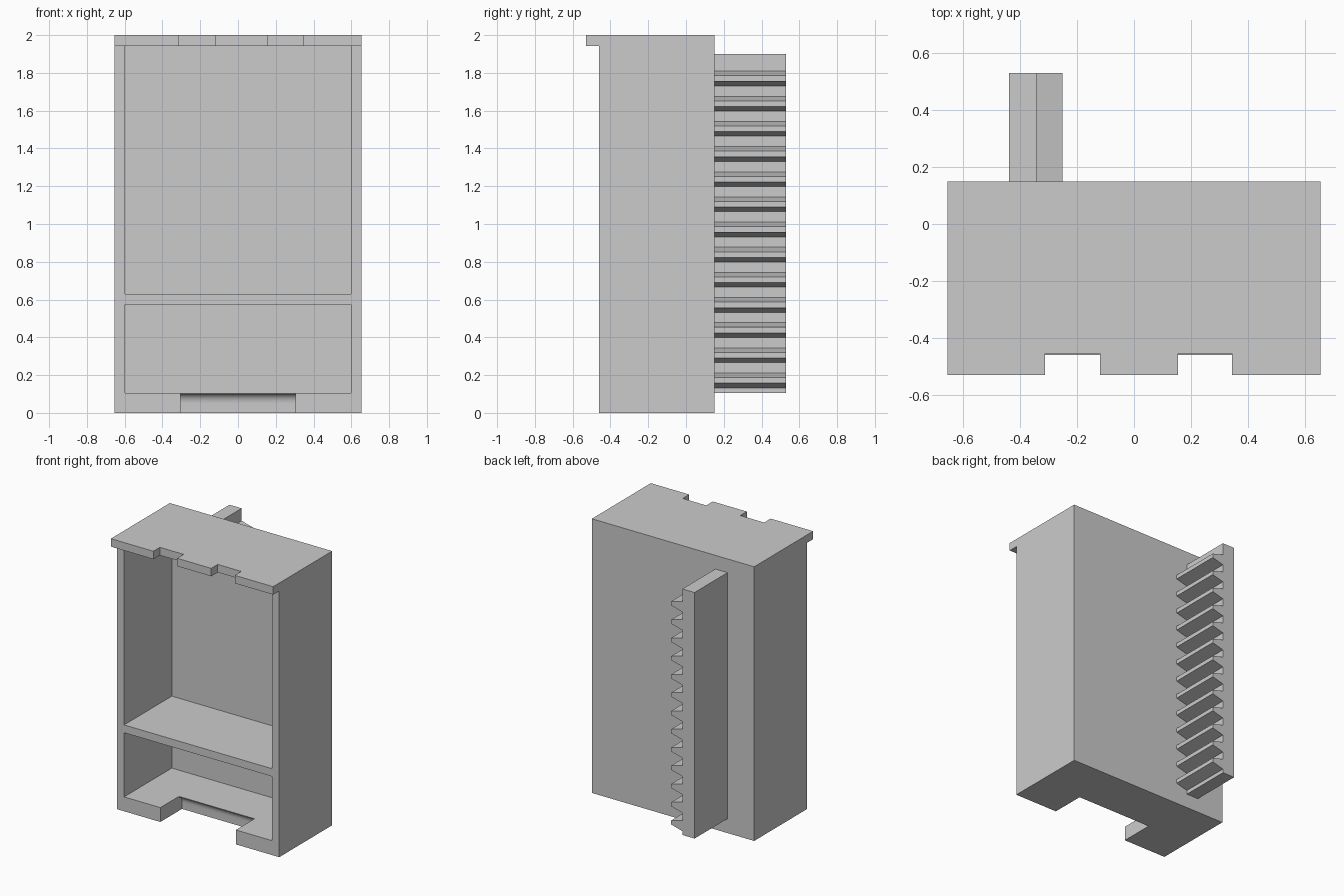
import bpy, bmesh, math
from mathutils import Vector

if "Cube" in bpy.data.objects:
    bpy.data.objects.remove(bpy.data.objects["Cube"])


def extrude(name, pts, axis, a, b):
    """Extrude a closed 2D profile along x (pts = y,z) or y (pts = x,z)."""
    place = {'x': lambda p: (a, p[0], p[1]), 'y': lambda p: (p[0], a, p[1])}[axis]
    bm = bmesh.new()
    face = bm.faces.new([bm.verts.new(place(p)) for p in pts])
    ext = bmesh.ops.extrude_face_region(bm, geom=[face])
    verts = [g for g in ext['geom'] if isinstance(g, bmesh.types.BMVert)]
    step = Vector((b - a, 0, 0)) if axis == 'x' else Vector((0, b - a, 0))
    bmesh.ops.translate(bm, verts=verts, vec=step)
    bmesh.ops.recalc_face_normals(bm, faces=bm.faces)
    mesh = bpy.data.meshes.new(name)
    bm.to_mesh(mesh)
    bm.free()
    obj = bpy.data.objects.new(name, mesh)
    bpy.context.collection.objects.link(obj)
    return obj


def rect(u0, u1, v0, v1):
    return [(u0, v0), (u1, v0), (u1, v1), (u0, v1)]


def cut(target, cutter):
    """Subtract the cutter from the target, then discard it."""
    cutter.hide_render = True
    mod = target.modifiers.new("cut", 'BOOLEAN')
    mod.operation = 'DIFFERENCE'
    mod.solver = 'EXACT'
    mod.object = cutter
    bpy.context.view_layer.objects.active = target
    bpy.ops.object.modifier_apply(modifier=mod.name)
    bpy.data.objects.remove(cutter)


HALF_W, FRONT, BACK, LIP = 0.655, -0.46, 0.15, -0.53

# Case: side profile with overhanging top lip
case = extrude("case", [(FRONT, 0), (BACK, 0), (BACK, 2), (LIP, 2),
                        (LIP, 1.942), (FRONT, 1.942)], 'x', -HALF_W, HALF_W)

# Upper and lower open compartments, leaving a shelf between
for z0, z1 in ((0.63, 1.942), (0.105, 0.573)):
    cut(case, extrude("compartment_cutter", rect(-0.597, 0.597, z0, z1), 'y', -0.7, 0.09))

# Two small notches in the lip
for x0, x1 in ((-0.312, -0.12), (0.155, 0.345)):
    cut(case, extrude("lip_notch_cutter", rect(x0, x1, 1.9, 2.1), 'y', -0.7, -0.455))

# Finger notch in the floor, with a coved back wall
cove = [(-0.245 + 0.035 * math.cos(i * math.pi / 16), 0.05 + 0.05 * math.sin(i * math.pi / 16))
        for i in range(9)]
cut(case, extrude("floor_notch_cutter",
                  [(-0.7, -0.1), (-0.21, -0.1)] + cove + [(-0.245, 0.15), (-0.7, 0.15)],
                  'x', -0.305, 0.305))

# Toothed rack on the back: straight spine with 13 trapezoid teeth
PITCH, ROOT, TIP = 0.1332, -0.342, -0.252
rack_profile = [(ROOT, 1.9), (-0.44, 1.9), (-0.44, 0.105), (ROOT, 0.105)]
for i in range(13):
    z = 0.172 + i * PITCH
    rack_profile += [(ROOT, z - 0.039), (TIP, z - 0.015), (TIP, z + 0.015), (ROOT, z + 0.039)]
rack = extrude("toothed_rack", rack_profile, 'y', BACK, 0.53)

# Smooth only the cove
bpy.ops.object.select_all(action='DESELECT')
case.select_set(True)
bpy.context.view_layer.objects.active = case
bpy.ops.object.shade_smooth_by_angle(angle=math.radians(25))
